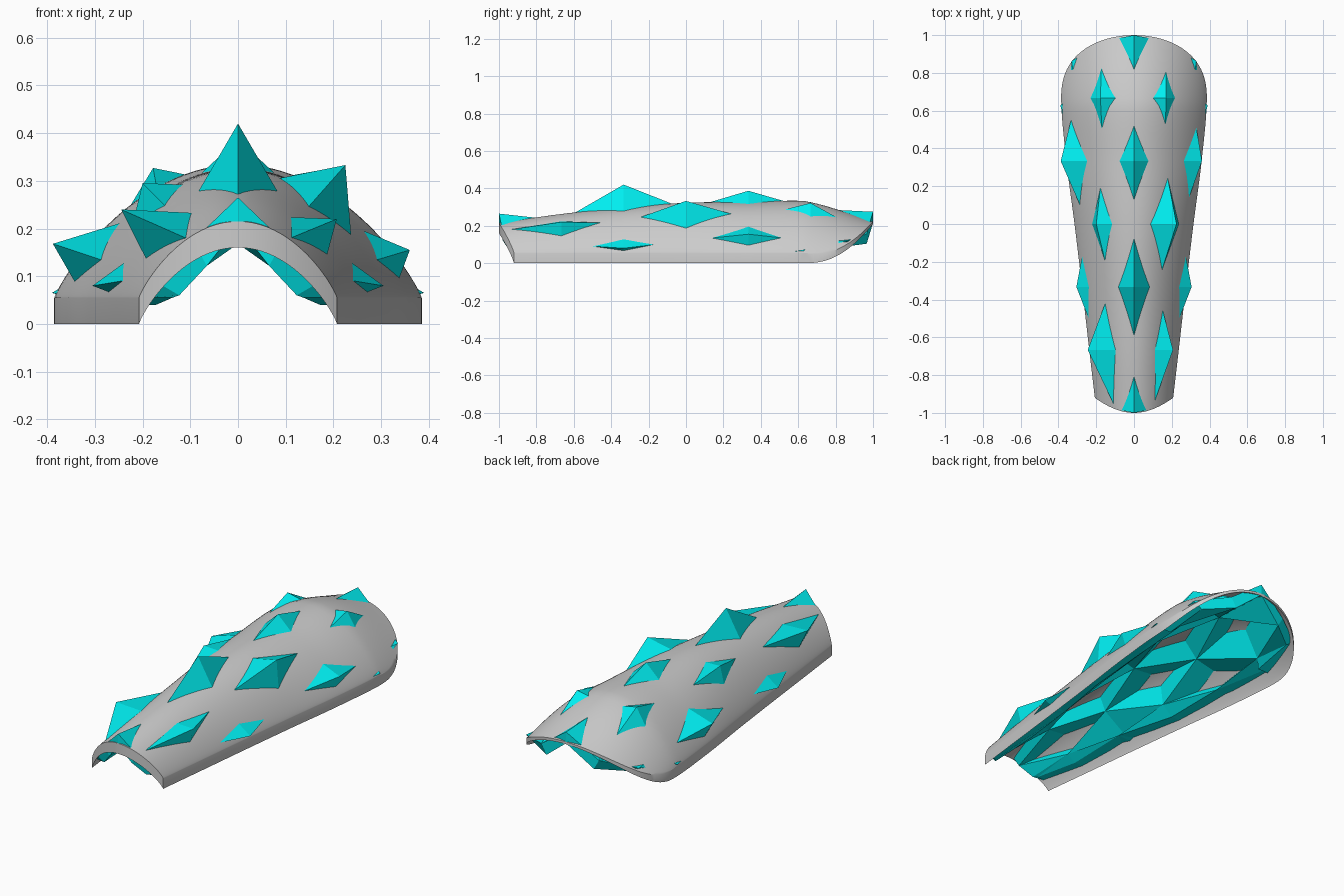
import bpy, bmesh, math

if "Cube" in bpy.data.objects:
    bpy.data.objects.remove(bpy.data.objects["Cube"])

ROWS = [-1 + i / 3 for i in range(7)]
WIDTH = [.198, .237, .275, .315, .358, .386, .37]    # half width along the length
HEIGHT = [.16, .208, .242, .268, .272, .275, .21]    # inner crown height along the length


def spline(vals, y):
    """Catmull-Rom through seven evenly spaced values over y = -1..1."""
    f = min(max((y + 1) * 3, 0), 5.9999)
    i, t = int(f), f - int(f)
    ext = [2 * vals[0] - vals[1]] + vals + [2 * vals[-1] - vals[-2]]
    a, b, c, d = ext[i:i + 4]
    return .5 * (2 * b + (c - a) * t + (2*a - 5*b + 4*c - d) * t*t + (3*b - a - 3*c + d) * t**3)


def ends(a):
    c = max(math.cos(a), 0)
    return -.92 - .08 * c * c, .63 + .37 * c ** .67


def arch(a, y):
    """Inner surface point and wall thickness at angle a from the crown."""
    c = max(math.cos(a), 0)
    k = min(max((y - .63) / .37, 0), 1)
    return spline(WIDTH, y) * math.sin(a), spline(HEIGHT, y) * c ** 1.7, .055 - .042 * k


def make_object(name, bm):
    bmesh.ops.recalc_face_normals(bm, faces=bm.faces)
    me = bpy.data.meshes.new(name)
    bm.to_mesh(me)
    bm.free()
    ob = bpy.data.objects.new(name, me)
    bpy.context.collection.objects.link(ob)
    return ob


# Arched guard shell: inner and outer skins joined by a rim
NA, NY = 64, 60
bm = bmesh.new()
inner, outer = [], []
for i in range(NY + 1):
    ri, ro = [], []
    for j in range(NA + 1):
        a = (j / NA - .5) * math.pi
        y0, y1 = ends(a)
        y = y0 + (y1 - y0) * i / NY
        x, z, th = arch(a, y)
        ri.append(bm.verts.new((x, y, z)))
        ro.append(bm.verts.new((x, y, z + th)))
    inner.append(ri)
    outer.append(ro)
for g in (inner, outer):
    for i in range(NY):
        for j in range(NA):
            bm.faces.new((g[i][j], g[i][j+1], g[i+1][j+1], g[i+1][j]))
for i in (0, NY):
    for j in range(NA):
        bm.faces.new((inner[i][j], inner[i][j+1], outer[i][j+1], outer[i][j]))
for j in (0, NA):
    for i in range(NY):
        bm.faces.new((inner[i][j], inner[i+1][j], outer[i+1][j], outer[i][j]))
shell = make_object("guard_shell", bm)
bpy.context.view_layer.objects.active = shell
shell.select_set(True)
bpy.ops.object.shade_smooth_by_angle(angle=math.radians(35))

# Faceted spike sheet: alternate grid points stand out as tips, the rest sink into the wall
TIPS = {(0, 0): (0, .265), (0, -2): (-.175, .09), (0, 2): (.175, .09),
        (1, -1): (-.245, .24), (1, 1): (.207, .22), (1, -3): (-.232, .04), (1, 3): (.232, .04),
        (2, 0): (0, .42), (2, -2): (-.305, .08), (2, 2): (.305, .08),
        (3, -1): (-.2, .295), (3, 1): (.225, .333), (3, -3): (-.308, .04), (3, 3): (.308, .04),
        (4, 0): (0, .387), (4, -2): (-.388, .168), (4, 2): (.36, .155),
        (5, -1): (-.178, .327), (5, 1): (.17, .322), (5, -3): (-.39, .065), (5, 3): (.39, .065),
        (6, 0): (0, .275), (6, -2): (-.33, .12), (6, 2): (.33, .12)}
bm = bmesh.new()
top, low = {}, {}
for i, row_y in enumerate(ROWS):
    for j in range(-3, 4):
        a = math.radians(30 * j)
        sn, cs = math.sin(a), math.cos(a)
        y0, y1 = ends(a)
        y = min(max(row_y, y0), y1)
        if (i, j) in TIPS:
            x, z = TIPS[i, j]
        else:
            x, z, th = arch(a, y)
            depth = .01 if i == 0 else .035
            x, z = x - depth * sn, z + th - depth * cs
        top[i, j] = bm.verts.new((x, y, z))
        low[i, j] = bm.verts.new((x - .06 * sn, y, max(z - .06 * cs, .018)))
for g in (top, low):
    for i in range(6):
        for j in range(-3, 3):
            p, q, r, s = g[i, j], g[i, j+1], g[i+1, j+1], g[i+1, j]
            # split every cell between its two sunken corners
            tris = ((p, q, s), (q, r, s)) if (i + j) % 2 == 0 else ((p, q, r), (p, r, s))
            for t in tris:
                bm.faces.new(t)
# close the border between the two layers
for i in (0, 6):
    for j in range(-3, 3):
        bm.faces.new((top[i, j], top[i, j+1], low[i, j+1], low[i, j]))
for j in (-3, 3):
    for i in range(6):
        bm.faces.new((top[i, j], top[i+1, j], low[i+1, j], low[i, j]))
spikes = make_object("crystal_spikes", bm)
cyan = bpy.data.materials.new("cyan")
cyan.diffuse_color = (0, .85, .87, 1)
cyan.use_nodes = True
cyan.node_tree.nodes["Principled BSDF"].inputs["Base Color"].default_value = cyan.diffuse_color
spikes.data.materials.append(cyan)
